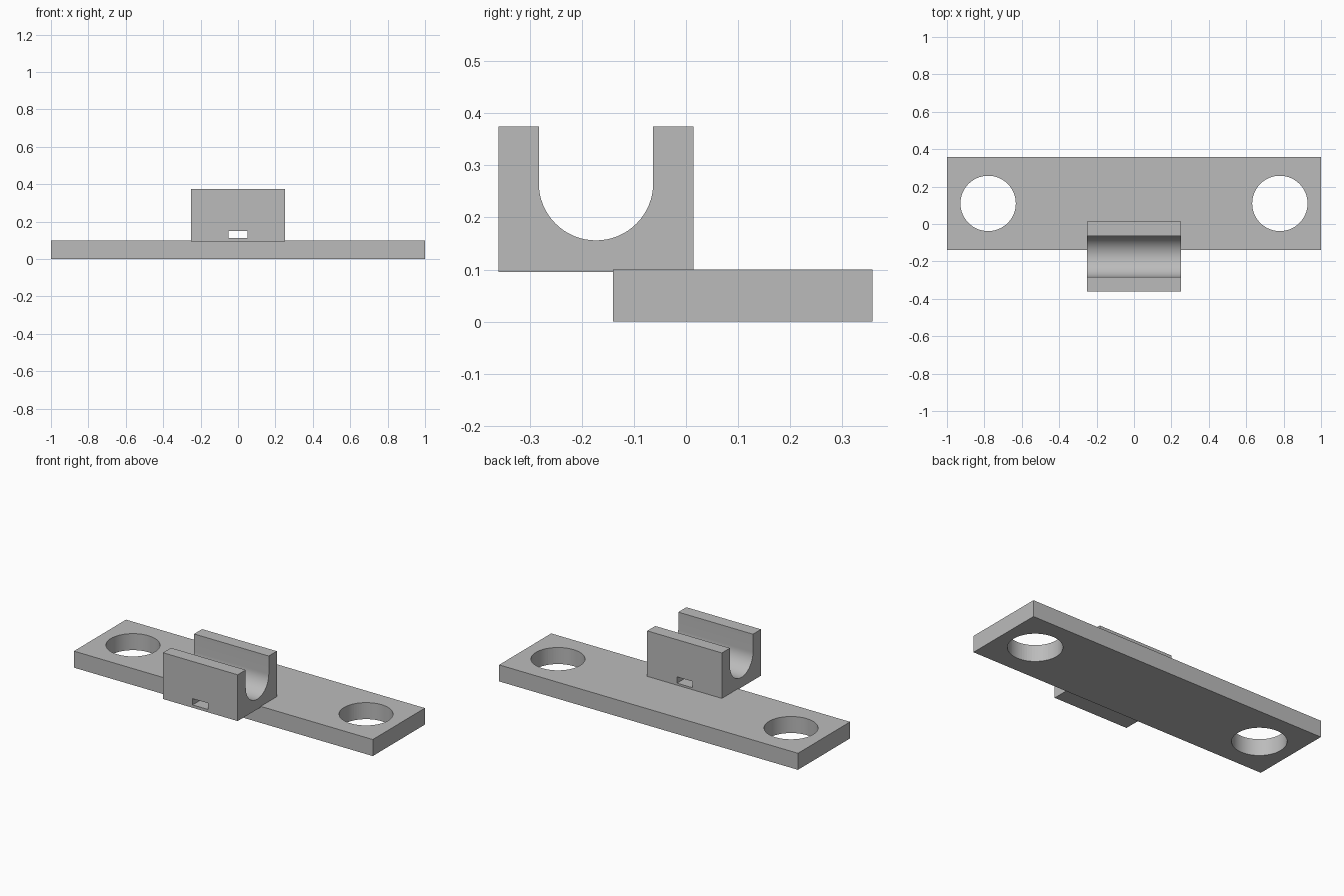
import bpy, bmesh, math
from mathutils import Matrix, Vector

cube = bpy.data.objects.get("Cube")
if cube:
    bpy.data.objects.remove(cube, do_unlink=True)

grey = bpy.data.materials.new("plain_grey")
grey.use_nodes = True
grey.diffuse_color = (0.5, 0.5, 0.5, 1)
grey.node_tree.nodes["Principled BSDF"].inputs["Base Color"].default_value = (0.5, 0.5, 0.5, 1)


def add_object(name, bm):
    bmesh.ops.recalc_face_normals(bm, faces=bm.faces)
    mesh = bpy.data.meshes.new(name)
    bm.to_mesh(mesh)
    bm.free()
    mesh.materials.append(grey)
    obj = bpy.data.objects.new(name, mesh)
    bpy.context.collection.objects.link(obj)
    return obj


def box(name, low, high):
    low, high = Vector(low), Vector(high)
    bm = bmesh.new()
    bmesh.ops.create_cube(bm, size=1, matrix=Matrix.Translation((low + high) / 2)
                          @ Matrix.Diagonal((high - low).to_4d()))
    return add_object(name, bm)


def cut(obj, cutter):
    mod = obj.modifiers.new("cut", "BOOLEAN")
    mod.operation = "DIFFERENCE"
    mod.solver = "EXACT"
    mod.object = cutter
    bpy.ops.object.select_all(action="DESELECT")
    bpy.context.view_layer.objects.active = obj
    obj.select_set(True)
    bpy.ops.object.modifier_apply(modifier=mod.name)
    bpy.data.objects.remove(cutter, do_unlink=True)
    bpy.ops.object.shade_smooth_by_angle(angle=math.radians(30))


# Mounting plate with a round hole near each end
plate = box("mounting_plate", (-1, -0.14, 0), (1, 0.358, 0.1))
for side in (-1, 1):
    bm = bmesh.new()
    bmesh.ops.create_cone(bm, cap_ends=True, segments=64, radius1=0.148, radius2=0.148,
                          depth=0.4, matrix=Matrix.Translation((side * 0.78, 0.11, 0.05)))
    cut(plate, add_object("hole_cutter", bm))

# Cradle: U-shaped profile extruded along x
front, back, base, top = -0.36, 0.014, 0.095, 0.375
mid_y, mid_z, radius, steps = -0.173, 0.266, 0.11, 32
profile = [(front, top), (front, base), (back, base), (back, top), (mid_y + radius, top)]
for i in range(steps + 1):
    a = -math.pi * i / steps
    profile.append((mid_y + radius * math.cos(a), mid_z + radius * math.sin(a)))
profile.append((mid_y - radius, top))
bm = bmesh.new()
face = bm.faces.new([bm.verts.new((-0.25, y, z)) for y, z in profile])
new = bmesh.ops.extrude_face_region(bm, geom=[face])["geom"]
bmesh.ops.translate(bm, vec=(0.5, 0, 0), verts=[v for v in new if isinstance(v, bmesh.types.BMVert)])
cradle = add_object("cradle", bm)

# Strap slot running from front to back under the cradle channel
cut(cradle, box("slot_cutter", (-0.052, -0.6, 0.112), (0.05, 0.3, 0.15)))
